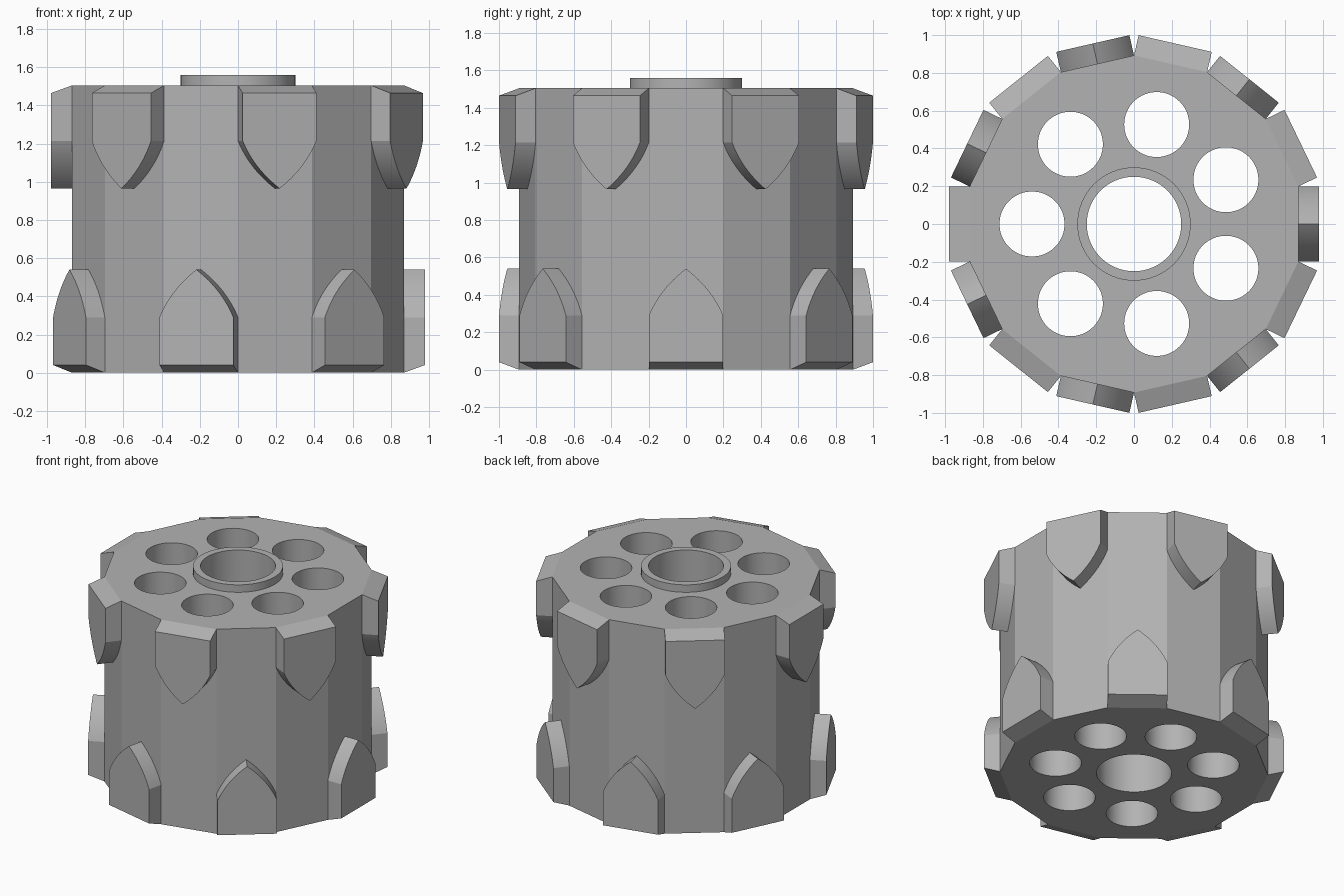
import bpy
import bmesh
import math
from mathutils import Matrix

cube = bpy.data.objects.get("Cube")
if cube:
    bpy.data.objects.remove(cube, do_unlink=True)

SIDES = 14
APOTHEM = 0.87
OUTER = 0.98
HEIGHT = 1.505
HALF_SIDE = APOTHEM * math.tan(math.pi / SIDES)
STEP = math.tau / 7

grey = bpy.data.materials.new("grey_metal")
grey.use_nodes = True
colour = (0.45, 0.45, 0.45, 1)
grey.diffuse_color = colour
grey.node_tree.nodes["Principled BSDF"].inputs["Base Color"].default_value = colour


def finish(bm, name):
    """Turn a bmesh into a linked object with the shared material."""
    bmesh.ops.recalc_face_normals(bm, faces=bm.faces)
    mesh = bpy.data.meshes.new(name)
    bm.to_mesh(mesh)
    bm.free()
    mesh.materials.append(grey)
    obj = bpy.data.objects.new(name, mesh)
    bpy.context.collection.objects.link(obj)
    return obj


def activate(obj):
    bpy.ops.object.select_all(action='DESELECT')
    obj.select_set(True)
    bpy.context.view_layer.objects.active = obj


def smooth(obj):
    activate(obj)
    bpy.ops.object.shade_smooth_by_angle(angle=math.radians(20))


def add_cylinder(bm, radius, bottom, top, sides, x=0, y=0, turn=0):
    place = Matrix.Translation((x, y, (bottom + top) / 2)) @ Matrix.Rotation(turn, 4, 'Z')
    bmesh.ops.create_cone(bm, cap_ends=True, segments=sides, radius1=radius,
                          radius2=radius, depth=top - bottom, matrix=place)


# Fourteen-sided drum, with a flat side facing +x
bm = bmesh.new()
add_cylinder(bm, APOTHEM / math.cos(math.pi / SIDES), 0, HEIGHT, SIDES)
corner = math.atan2(bm.verts[:][0].co.y, bm.verts[:][0].co.x)
bmesh.ops.rotate(bm, verts=bm.verts, matrix=Matrix.Rotation(math.pi / SIDES - corner, 3, 'Z'))
drum = finish(bm, "drum")

# Centre bore and the seven chambers around it
bm = bmesh.new()
add_cylinder(bm, 0.25, -0.2, 1.8, 64)
for i in range(7):
    a = math.pi + i * STEP
    add_cylinder(bm, 0.172, -0.2, 1.8, 64, 0.54 * math.cos(a), 0.54 * math.sin(a))
cutter = finish(bm, "bore_cutter")
cutter.hide_render = True

cut = drum.modifiers.new("bores", 'BOOLEAN')
cut.operation = 'DIFFERENCE'
cut.solver = 'EXACT'
cut.object = cutter
activate(drum)
bpy.ops.object.modifier_apply(modifier=cut.name)
bpy.data.objects.remove(cutter, do_unlink=True)
smooth(drum)

# Raised collar around the centre bore
bm = bmesh.new()
profile = [bm.verts.new(p) for p in
           ((0.3, 0, HEIGHT), (0.3, 0, 1.56), (0.25, 0, 1.56), (0.25, 0, HEIGHT))]
edges = [bm.edges.new(pair) for pair in zip(profile, profile[1:])]
bmesh.ops.spin(bm, geom=profile + edges, axis=(0, 0, 1), cent=(0, 0, 0),
               angle=math.tau, steps=64, use_merge=True)
bmesh.ops.remove_doubles(bm, verts=bm.verts, dist=0.0001)
smooth(finish(bm, "collar"))


def arch_outline(base):
    """Pointed arch as (across, up) points, starting at the given base height."""
    start, bend, tip = (HALF_SIDE, 0.29), (0.138, 0.435), (0, 0.54)
    side = []
    for i in range(13):
        t = i / 12
        side.append(tuple((1 - t) ** 2 * s + 2 * t * (1 - t) * b + t * t * e
                          for s, b, e in zip(start, bend, tip)))
    right = [(HALF_SIDE, base)] + side
    return right + [(-u, v) for u, v in reversed(right[:-1])]


def add_shield(name, angle, flipped):
    bm = bmesh.new()
    loops = []
    for radius, base in ((APOTHEM, 0), (OUTER, 0.04)):
        loops.append([bm.verts.new((radius, u, HEIGHT - v if flipped else v))
                      for u, v in arch_outline(base)])
    inner, outer = loops
    bm.faces.new(inner)
    bm.faces.new(outer)
    for i in range(len(inner)):
        j = (i + 1) % len(inner)
        bm.faces.new((inner[i], inner[j], outer[j], outer[i]))
    bmesh.ops.rotate(bm, verts=bm.verts, matrix=Matrix.Rotation(angle, 3, 'Z'))
    smooth(finish(bm, name))


# Pointed shields alternate between the lower and upper rims
for i in range(7):
    add_shield(f"lower_shield_{i + 1}", i * STEP, False)
    add_shield(f"upper_shield_{i + 1}", math.pi + i * STEP, True)
